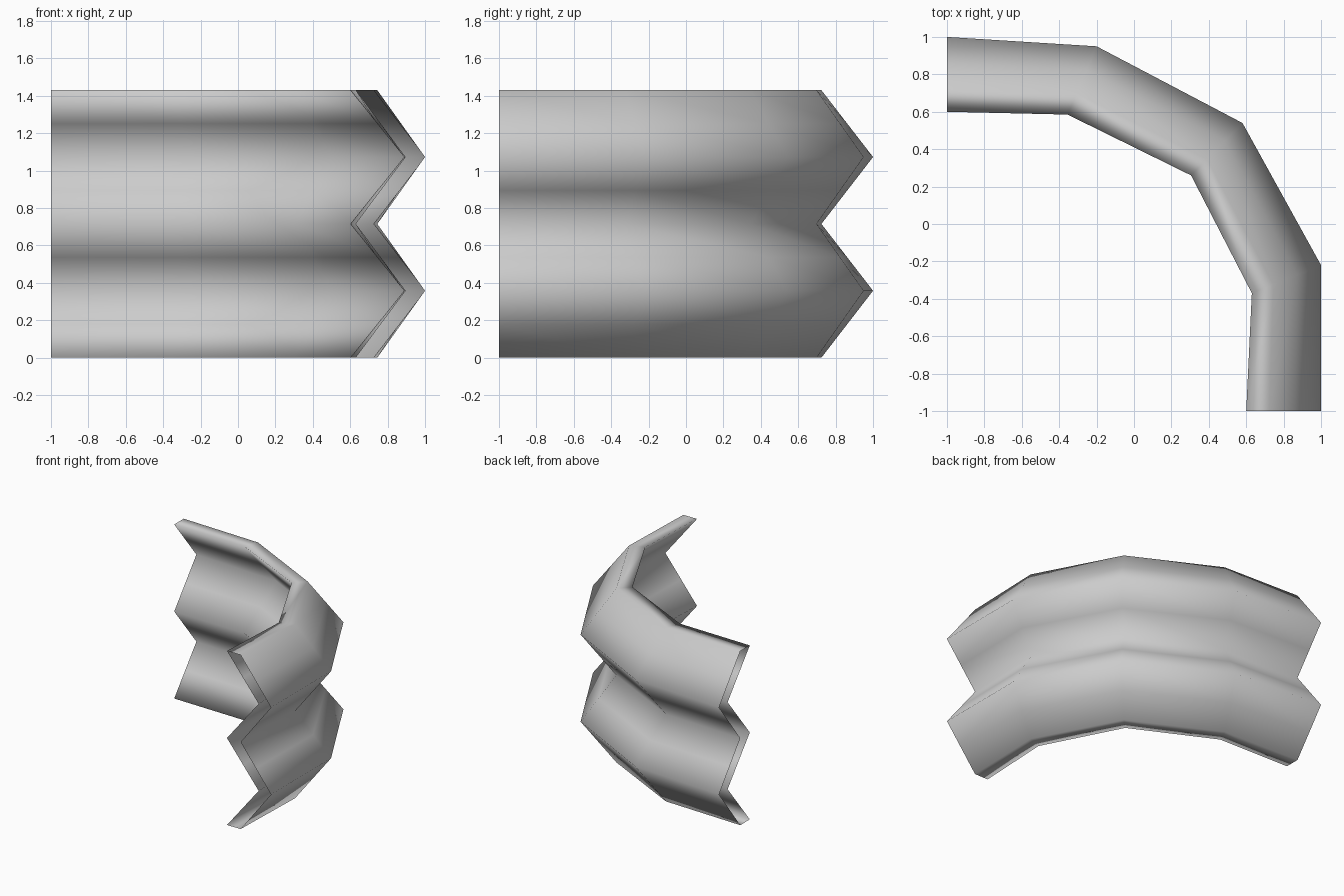
import bpy
import bmesh
from mathutils import Vector

cube = bpy.data.objects.get("Cube")
if cube:
    bpy.data.objects.remove(cube, do_unlink=True)

# One plain grey material
grey = bpy.data.materials.new("light_grey")
grey.use_nodes = True
colour = (0.6, 0.6, 0.6, 1)
grey.diffuse_color = colour
grey.node_tree.nodes["Principled BSDF"].inputs["Base Color"].default_value = colour

# Plan of the bend: outermost ridge line and innermost valley line
outer = [(-1, 1), (-0.2, 0.95), (0.58, 0.54), (1, -0.22), (1, -1)]
inner = [(-1, 0.6), (-0.355, 0.585), (0.305, 0.26), (0.63, -0.37), (0.6, -1)]

# Zigzag section: depth from outer (0) to inner (1), with a row midway on each slope
HEIGHT, ROWS = 1.43, 9


def zigzag(ridge, valley):
    mid = (ridge + valley) / 2
    depths = [valley, mid, ridge, mid]
    return [(depths[i % 4], HEIGHT * i / (ROWS - 1)) for i in range(ROWS)]


section = zigzag(0.0, 0.69) + zigzag(0.28, 1.0)[::-1]

# Sweep the section round the bend, leaving the two ends open
bm = bmesh.new()
rings = []
for o, i in zip(outer, inner):
    o, i = Vector(o), Vector(i)
    ring = []
    for depth, z in section:
        p = o.lerp(i, depth)
        ring.append(bm.verts.new((p.x, p.y, z)))
    rings.append(ring)

count = len(section)
for a, b in zip(rings, rings[1:]):
    for k in range(count):
        n = (k + 1) % count
        bm.faces.new((a[k], b[k], b[n], a[n]))

# Face every wall outward from the shell
bm.normal_update()
bm.faces.ensure_lookup_table()
if bm.faces[0].normal.y < 0:
    bmesh.ops.reverse_faces(bm, faces=bm.faces[:])
for face in bm.faces:
    face.smooth = True

mesh = bpy.data.meshes.new("corrugated_bend")
bm.to_mesh(mesh)
bm.free()
mesh.materials.append(grey)
bend = bpy.data.objects.new("corrugated_bend", mesh)
bpy.context.collection.objects.link(bend)
